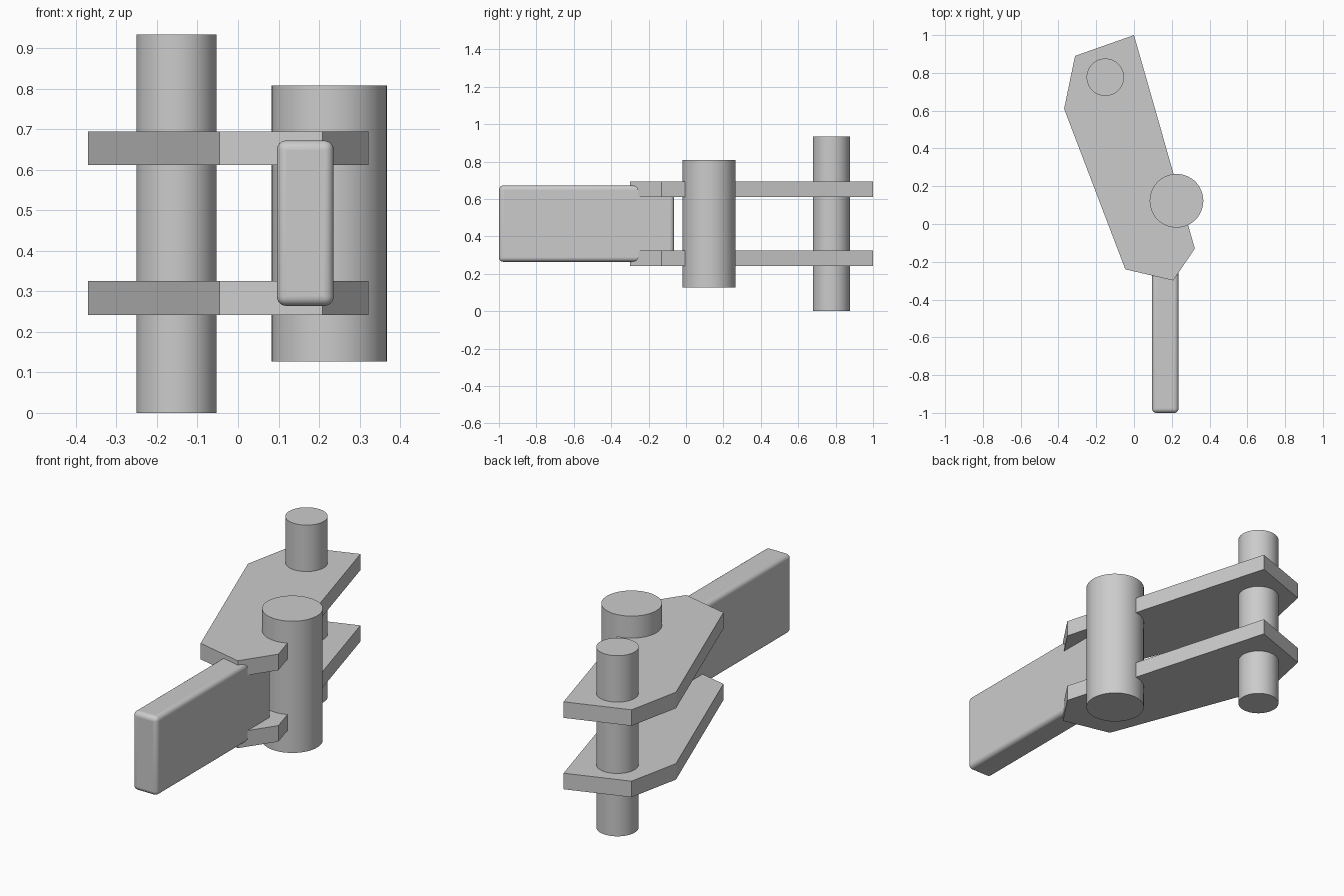
import bpy, bmesh

if "Cube" in bpy.data.objects:
    bpy.data.objects.remove(bpy.data.objects["Cube"])


def smooth(ob):
    bpy.ops.object.select_all(action='DESELECT')
    ob.select_set(True)
    bpy.context.view_layer.objects.active = ob
    bpy.ops.object.shade_smooth_by_angle()


def pin(name, x, y, r, z0, z1):
    bpy.ops.mesh.primitive_cylinder_add(vertices=64, radius=r, depth=z1 - z0,
                                        location=(x, y, (z0 + z1) / 2))
    ob = bpy.context.object
    ob.name = name
    smooth(ob)


def plate(name, outline, z0, z1):
    bm = bmesh.new()
    face = bm.faces.new([bm.verts.new((x, y, z0)) for x, y in outline])
    top = bmesh.ops.extrude_face_region(bm, geom=[face])['geom']
    bmesh.ops.translate(bm, vec=(0, 0, z1 - z0),
                        verts=[v for v in top if isinstance(v, bmesh.types.BMVert)])
    bmesh.ops.recalc_face_normals(bm, faces=bm.faces)
    mesh = bpy.data.meshes.new(name)
    bm.to_mesh(mesh)
    bm.free()
    bpy.context.collection.objects.link(bpy.data.objects.new(name, mesh))


# Two identical six-sided link plates
outline = [(0, 1), (-0.312, 0.89), (-0.37, 0.61), (-0.046, -0.24),
           (0.208, -0.299), (0.322, -0.13)]
for name, z in (("lower_plate", 0.242), ("upper_plate", 0.611)):
    plate(name, outline, z, z + 0.083)

# Pins through the plates
pin("thin_pin", -0.152, 0.777, 0.099, 0, 0.934)
pin("thick_pin", 0.225, 0.123, 0.142, 0.127, 0.808)

# Handle bar with rounded edges, running back between the plates
lo, hi = (0.096, -1.0, 0.264), (0.236, -0.063, 0.672)
bpy.ops.mesh.primitive_cube_add(size=1, location=[(a + b) / 2 for a, b in zip(lo, hi)])
bar = bpy.context.object
bar.name = "handle_bar"
bar.scale = [b - a for a, b in zip(lo, hi)]
bpy.ops.object.transform_apply(location=False, rotation=False, scale=True)
bevel = bar.modifiers.new("rounded_edges", 'BEVEL')
bevel.width = 0.023
bevel.segments = 6
smooth(bar)
